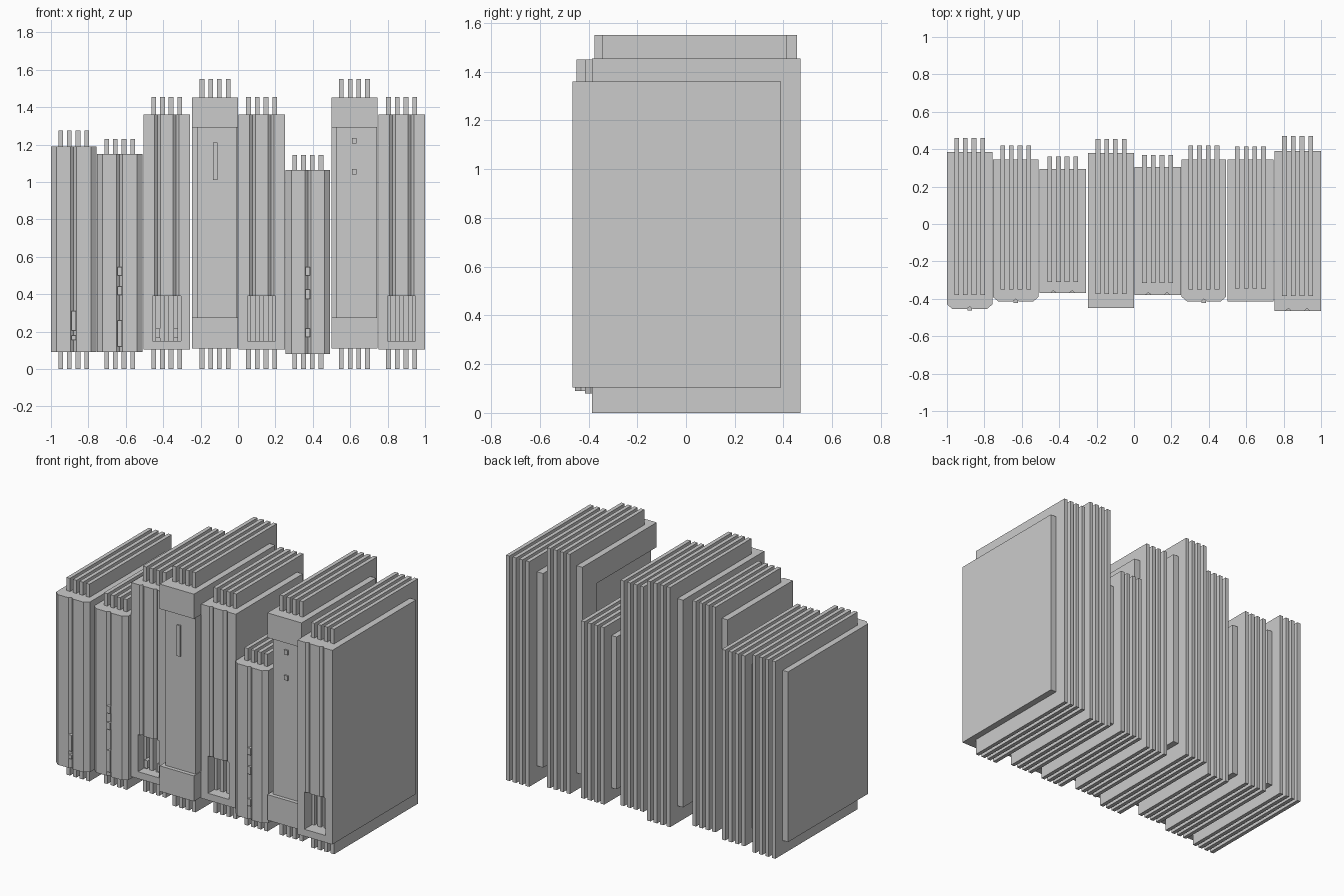
import bpy, bmesh

if "Cube" in bpy.data.objects:
    bpy.data.objects.remove(bpy.data.objects["Cube"])


def add_prism(bm, profile, z0, z1):
    """Extrude an xy outline from z0 up to z1."""
    low = [bm.verts.new((x, y, z0)) for x, y in profile]
    high = [bm.verts.new((x, y, z1)) for x, y in profile]
    bm.faces.new(low[::-1])
    bm.faces.new(high)
    for i in range(len(low)):
        j = (i + 1) % len(low)
        bm.faces.new((low[i], low[j], high[j], high[i]))


def make(name, pieces):
    """One object from a list of (outline, z0, z1) prisms."""
    bm = bmesh.new()
    for piece in pieces:
        add_prism(bm, *piece)
    bmesh.ops.recalc_face_normals(bm, faces=bm.faces)
    mesh = bpy.data.meshes.new(name)
    bm.to_mesh(mesh)
    bm.free()
    obj = bpy.data.objects.new(name, mesh)
    bpy.context.collection.objects.link(obj)
    return obj


def rect(x0, x1, y0, y1):
    return [(x0, y0), (x1, y0), (x1, y1), (x0, y1)]


def notch(x, y, half=0.016, depth=0.014):
    return [(x - half, y), (x, y + depth), (x + half, y)]


def chamfered_case(x0, x1, y0, y1, z0, z1):
    c = (x0 + x1) / 2
    front = [(x0, y0 + 0.025), (x0 + 0.03, y0)] + notch(c, y0)
    return [(front + [(x1 - 0.03, y0), (x1, y0 + 0.025), (x1, y1), (x0, y1)], z0, z1)]


def window_case(x0, x1, y0, y1, z0, z1):
    c, w, d = (x0 + x1) / 2, 0.075, y0 + 0.1
    grooved = [(x0, y0)] + notch(c - 0.05, y0) + notch(c + 0.05, y0)
    grooved += [(x1, y0), (x1, y1), (x0, y1)]
    u_shape = [(x0, y0), (c - w, y0), (c - w, d), (c + w, d), (c + w, y0),
               (x1, y0), (x1, y1), (x0, y1)]
    return [(rect(x0, x1, y0, y1), z0, 0.15), (u_shape, 0.15, 0.39), (grooved, 0.39, z1)]


def capped_case(x0, x1, y0, y1, z0, z1):
    full = rect(x0, x1, y0, y1)
    a, b, step = x0 + 0.025, x1 - 0.005, y1 - 0.15
    waist = [(a, y0 + 0.025), (b, y0 + 0.025), (b, step), (x1, step),
             (x1, y1), (x0, y1), (x0, step), (a, step)]
    return [(full, z0, 0.275), (waist, 0.275, 1.29), (full, 1.29, z1)]


# x range, case style, case z range, slab top, case y range, slab y range, front details (z ranges)
modules = [
    (-1.0, -0.757, chamfered_case, 0.09, 1.19, 1.275, -0.455, 0.385, -0.38, 0.46,
     [(0.205, 0.31), (0.155, 0.18)]),
    (-0.755, -0.51, chamfered_case, 0.09, 1.15, 1.23, -0.415, 0.345, -0.35, 0.42,
     [(0.5, 0.545), (0.395, 0.44), (0.12, 0.26)]),
    (-0.505, -0.257, window_case, 0.105, 1.36, 1.455, -0.37, 0.295, -0.31, 0.36, []),
    (-0.245, 0.0, capped_case, 0.11, 1.45, 1.55, -0.45, 0.38, -0.375, 0.455,
     [(1.01, 1.21)]),
    (0.003, 0.25, window_case, 0.105, 1.36, 1.455, -0.38, 0.305, -0.315, 0.37, []),
    (0.255, 0.492, chamfered_case, 0.08, 1.065, 1.145, -0.415, 0.345, -0.35, 0.42,
     [(0.5, 0.545), (0.375, 0.425), (0.17, 0.215)]),
    (0.5, 0.745, capped_case, 0.11, 1.45, 1.55, -0.415, 0.345, -0.345, 0.415,
     [(1.205, 1.235), (1.04, 1.07)]),
    (0.75, 1.0, window_case, 0.105, 1.36, 1.455, -0.465, 0.39, -0.385, 0.47, []),
]

for n, (x0, x1, style, z0, z1, top, y0, y1, s0, s1, details) in enumerate(modules, 1):
    c = (x0 + x1) / 2
    # Outer case with its decorated spine
    make(f"case_{n}", style(x0, x1, y0, y1, z0, z1))
    # Four thin slabs running through the case
    make(f"slabs_{n}", [(rect(c + o - 0.0125, c + o + 0.0125, s0, s1), 0, top)
                        for o in (-0.07, -0.023, 0.023, 0.07)])
    # Small raised blocks on the spine
    if details:
        base = y0 + 0.025 if style is capped_case else y0 + 0.003
        make(f"spine_blocks_{n}", [(rect(c - 0.012, c + 0.012, base - 0.01, base + 0.02), a, b)
                                   for a, b in details])

# Little stops inside the third module's window
make("window_stops", [(rect(-0.381 + o - 0.012, -0.381 + o + 0.012, -0.33, -0.26), 0.165, 0.215)
                      for o in (-0.047, 0.047)])
